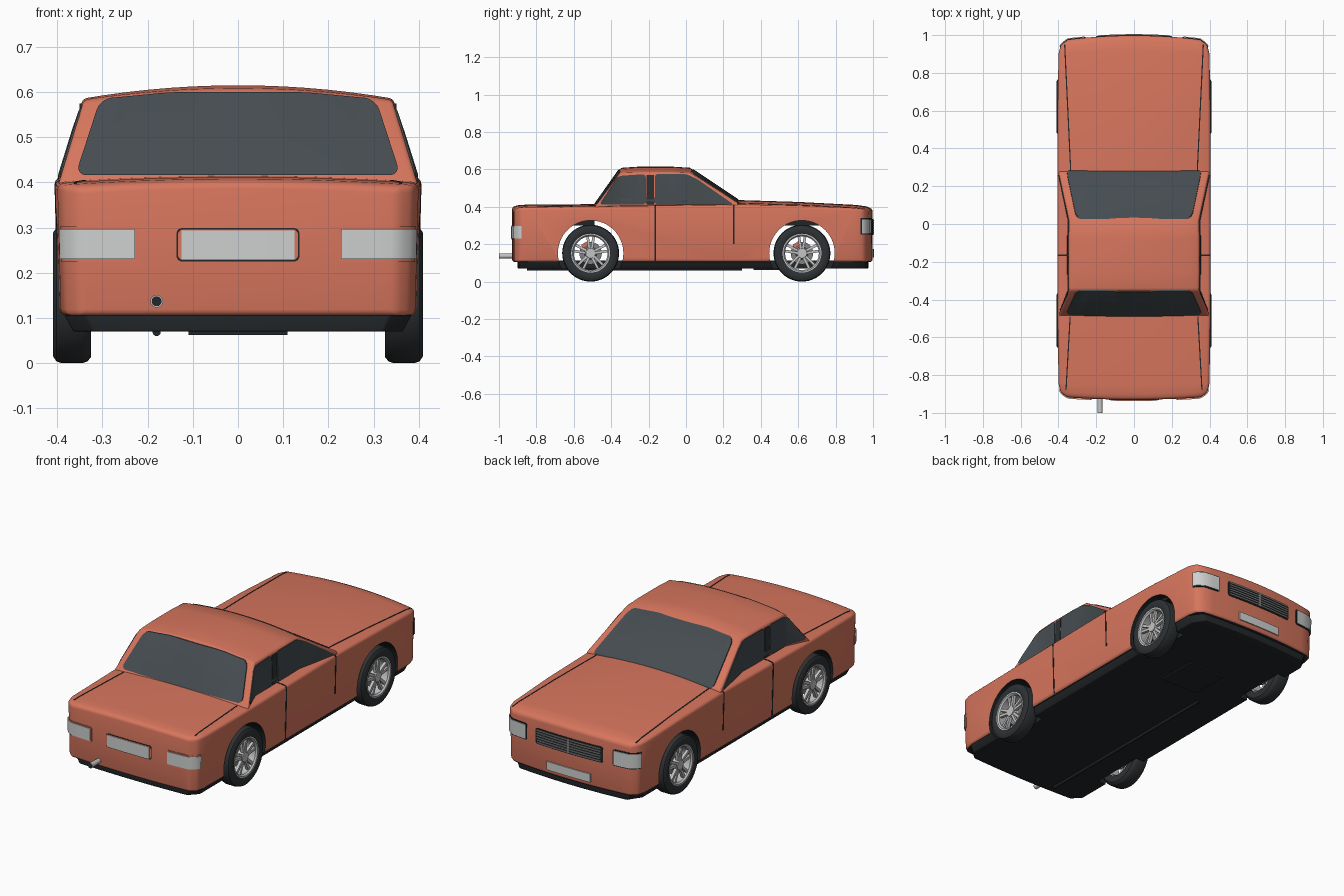
import bpy, bmesh, math
from mathutils import Matrix, Vector

old = bpy.data.objects.get("Cube")
if old:
    bpy.data.objects.remove(old, do_unlink=True)


def material(name, r, g, b, rough=0.6):
    m = bpy.data.materials.new(name)
    m.use_nodes = True
    m.diffuse_color = (r, g, b, 1)
    node = next(n for n in m.node_tree.nodes if n.type == 'BSDF_PRINCIPLED')
    node.inputs["Base Color"].default_value = (r, g, b, 1)
    node.inputs["Roughness"].default_value = rough
    return m


PAINT = material("coral paint", 0.68, 0.18, 0.11)
GLASS = material("dark glass", 0.06, 0.073, 0.08)
RUBBER = material("tyre rubber", 0.027, 0.031, 0.034)
TRIM = material("black trim", 0.016, 0.019, 0.021)
METAL = material("light metal", 0.55, 0.55, 0.55)
LENS = material("lamp lens", 0.62, 0.63, 0.63)
GREY = material("grille grey", 0.22, 0.22, 0.22)


def make(name, bm, mat, angle=35):
    bmesh.ops.recalc_face_normals(bm, faces=bm.faces[:])
    me = bpy.data.meshes.new(name)
    bm.to_mesh(me)
    bm.free()
    ob = bpy.data.objects.new(name, me)
    bpy.context.collection.objects.link(ob)
    me.materials.append(mat)
    smooth(me, angle)
    return ob


def smooth(me, angle=35):
    me.shade_smooth()
    me.set_sharp_from_angle(angle=math.radians(angle))


def bake(ob, mat):
    """Apply all modifiers and reset to a single material."""
    bpy.context.view_layer.update()
    ev = ob.evaluated_get(bpy.context.evaluated_depsgraph_get())
    me = bpy.data.meshes.new_from_object(ev)
    ob.modifiers.clear()
    ob.data = me
    me.materials.clear()
    me.materials.append(mat)
    for p in me.polygons:
        p.material_index = 0
    smooth(me)


def boolean(ob, tool, operation):
    mod = ob.modifiers.new("cut", 'BOOLEAN')
    mod.operation, mod.solver, mod.object = operation, 'EXACT', tool


def loft(name, stations, floor, low, bow, mat, bevel, columns=14):
    """Shell from (y, half width, centre height, crown) sections."""
    bm = bmesh.new()
    rows = []
    for y, w, z, crown in stations:
        top, bottom = [], []
        for i in range(columns + 1):
            t = 2 * i / columns - 1
            yy = y - math.copysign(bow * t * t * abs(y) ** 8, y)
            top.append(bm.verts.new((w * t, yy, z - crown * t * t)))
            bottom.append(bm.verts.new((w * low * t, yy, floor)))
        rows.append(top + bottom[::-1])
    n = len(rows[0])
    for a, b in zip(rows, rows[1:]):
        for i in range(n):
            j = (i + 1) % n
            bm.faces.new((a[i], a[j], b[j], b[i]))
    for r in (rows[0], rows[-1]):
        for i in range(columns):
            bm.faces.new((r[i], r[i + 1], r[n - 2 - i], r[n - 1 - i]))
    ob = make(name, bm, mat)
    mod = ob.modifiers.new("round", 'BEVEL')
    mod.width, mod.segments, mod.angle_limit = bevel, 3, math.radians(33)
    bake(ob, mat)
    return ob


def prism(points, axis, lo, hi, radius=0.0):
    """Straight-sided cutter with rounded corners along one axis."""
    bm = bmesh.new()
    k = 'XYZ'.index(axis)
    vs = []
    for p in points:
        c = list(p)
        c.insert(k, lo)
        vs.append(bm.verts.new(c))
    bm.faces.new(vs)
    if radius:
        bmesh.ops.bevel(bm, geom=bm.verts[:], offset=radius, segments=5,
                        profile=0.5, affect='VERTICES')
    ext = bmesh.ops.extrude_face_region(bm, geom=bm.faces[:])
    move = Vector((0, 0, 0))
    move[k] = hi - lo
    bmesh.ops.translate(bm, vec=move, verts=[v for v in ext["geom"] if isinstance(v, bmesh.types.BMVert)])
    return make("cutter", bm, TRIM)


def rect(x0, x1, z0, z1):
    return [(x0, z0), (x1, z0), (x1, z1), (x0, z1)]


def conform(name, source, offset, cutter, mat):
    """Thin part that follows a shell inside the cutter."""
    ob = bpy.data.objects.new(name, source.data.copy())
    bpy.context.collection.objects.link(ob)
    mod = ob.modifiers.new("grow", 'DISPLACE')
    mod.strength, mod.mid_level = offset, 0
    boolean(ob, cutter, 'INTERSECT')
    bake(ob, mat)
    bpy.data.objects.remove(cutter, do_unlink=True)
    return ob


def cylinder(name, radius, a, b, mat, radius2=None, seg=32):
    a, b = Vector(a), Vector(b)
    bm = bmesh.new()
    turn = (b - a).to_track_quat('Z', 'Y').to_matrix().to_4x4()
    bmesh.ops.create_cone(bm, cap_ends=True, segments=seg, radius1=radius, radius2=radius2 or radius,
                          depth=(b - a).length, matrix=Matrix.Translation((a + b) / 2) @ turn)
    return make(name, bm, mat)


def lathe(name, profile, s, y, z, mat):
    bm = bmesh.new()
    vs = [bm.verts.new((s * x, 0, r)) for x, r in profile]
    es = [bm.edges.new((vs[i - 1], vs[i])) for i in range(len(vs))]
    bmesh.ops.spin(bm, geom=vs + es, axis=(1, 0, 0), cent=(0, 0, 0), angle=math.tau, steps=48)
    bmesh.ops.remove_doubles(bm, verts=bm.verts[:], dist=1e-5)
    bmesh.ops.translate(bm, vec=(0, y, z), verts=bm.verts[:])
    return make(name, bm, mat)


# Main shells
body = loft("body", [(-.93, .355, .40, .012), (-.90, .39, .408, .014), (-.85, .40, .412, .014),
                     (-.49, .405, .414, .014), (.28, .405, .436, .026), (.6, .405, .426, .022),
                     (.91, .40, .41, .018), (.965, .388, .402, .016), (.998, .35, .388, .014)],
            .105, .98, .022, PAINT, .014)
cabin = loft("cabin", [(-.49, .40, .41, .015), (-.35, .345, .608, .026), (-.25, .347, .615, .03),
                       (-.08, .347, .615, .03), (.02, .345, .609, .027), (.28, .40, .436, .018)],
             .37, 1.01, 0, PAINT, .012)

# Glass
conform("screens", cabin, .004, prism([(-.36, .416), (.36, .416), (.305, .585), (.15, .6), (-.15, .6),
                                       (-.305, .585)], 'Y', -.6, .4, .025), GLASS)
conform("rear_side_windows", cabin, .004, prism([(-.465, .412), (-.215, .412), (-.215, .575), (-.36, .565)],
                                                'X', -.5, .5, .02), GLASS)
conform("front_side_windows", cabin, .004, prism([(-.165, .412), (.255, .412), (.06, .548), (.0, .575),
                                                  (-.165, .575)], 'X', -.5, .5, .014), GLASS)
conform("window_pillars", cabin, .003, prism(rect(-.21, -.17, .412, .57), 'X', -.5, .5), RUBBER)

# Panel seams
for y, z0 in ((-.165, .11), (.255, .2)):
    conform("door_seam", body, .0015, prism(rect(y - .004, y + .004, z0, .41), 'X', -.5, .5), TRIM)
for s in (-1, 1):
    for nm, x0, y0, x1, y1 in (("hood_seam", .335, .28, .367, .95), ("boot_seam", .338, -.49, .36, -.88)):
        pts = [(s * x0 - .003, y0), (s * x0 + .003, y0), (s * x1 + .003, y1), (s * x1 - .003, y1)]
        conform(nm, body, .0015, prism(pts, 'Z', .3, .5), TRIM)

# Lamps wrapping round the corners
for s in (-1, 1):
    for nm, x, y0, y1, z0, z1 in (("tail_lamp", .228, -1.1, -.88, .23, .297),
                                  ("head_lamp", .262, .94, 1.1, .257, .333)):
        g = .006
        xs = sorted((s * (x - g), s * .5))
        conform(nm + "_frame", body, .003, prism(rect(*xs, z0 - g, z1 + g), 'Y', y0 - g * (y0 > 0),
                y1 + g * (y0 < 0), .008), PAINT if y0 < 0 else TRIM)
        xs = sorted((s * x, s * .5))
        conform(nm, body, .007, prism(rect(*xs, z0, z1), 'Y', y0, y1, .005), LENS)

# Grille with bars
conform("grille", body, .003, prism(rect(-.2, .2, .25, .335), 'Y', .9, 1.1, .01), TRIM)
for i in range(6):
    z = .257 + i * .0132
    conform("grille_bar", body, .007, prism(rect(-.19, .19, z, z + .006), 'Y', .9, 1.1), GREY)
conform("grille_post", body, .008, prism(rect(-.006, .006, .253, .332), 'Y', .9, 1.1), GREY)

# Blank plates
conform("rear_plate_frame", body, .002, prism(rect(-.136, .136, .225, .299), 'Y', -1.1, -.8, .012), TRIM)
conform("rear_plate_surround", body, .004, prism(rect(-.133, .133, .228, .296), 'Y', -1.1, -.8, .012), PAINT)
conform("rear_plate", body, .007, prism(rect(-.125, .125, .23, .294), 'Y', -1.1, -.8), LENS)
conform("front_plate", body, .006, prism(rect(-.13, .13, .13, .175), 'Y', .9, 1.1), LENS)

# Floor pan, under tray and exhaust
floor = loft("floor_pan", [(-.9, .34, .114, 0), (-.85, .388, .114, 0), (.9, .388, .114, 0), (.975, .34, .114, 0)],
             .07, .94, .02, TRIM, .004)
prism(rect(-.11, .11, .36, .58), 'Z', .062, .075).name = "under_tray"
cylinder("exhaust_tip", .014, (-.18, -1, .137), (-.18, -.88, .137), METAL, .011)
cylinder("exhaust_bore", .011, (-.18, -1.0005, .137), (-.18, -.99, .137), TRIM)
cylinder("exhaust_pipe", .009, (-.18, -.85, .069), (-.18, .3, .069), TRIM)

# Wheel arches
AXLES, HUB, ARCH = (-.51, .62), .152, .175
cutters = []
for y in AXLES:
    tunnel = cylinder("cutter", ARCH, (-.6, y, HUB), (.6, y, HUB), TRIM, seg=64)
    boolean(body, tunnel, 'DIFFERENCE')
    cutters.append(tunnel)
    for s in (-1, 1):
        well = cylinder("cutter", ARCH, (s * .315, y, HUB), (s * .6, y, HUB), TRIM)
        boolean(floor, well, 'DIFFERENCE')
        cutters.append(well)
bake(body, PAINT)
bake(floor, TRIM)
for c in cutters:
    bpy.data.objects.remove(c, do_unlink=True)
body.data.materials.append(TRIM)
for p in body.data.polygons:
    inside = any(math.hypot(p.center.y - y, p.center.z - HUB) < ARCH + .001 for y in AXLES)
    if p.normal.z < -.9 or (inside and abs(p.normal.x) < .1):
        p.material_index = 1

# Wheels
TYRE = [(.325, .103), (.325, .138), (.333, .148), (.345, .152), (.39, .152), (.402, .148),
        (.41, .136), (.41, .115), (.404, .103)]
RIM = [(.335, .096), (.335, .104), (.406, .104), (.406, .097), (.398, .09), (.385, .09)]
for y in AXLES:
    for s in (-1, 1):
        lathe("tyre", TYRE, s, y, HUB, RUBBER)
        lathe("rim", RIM, s, y, HUB, METAL)
        cylinder("hub", .034, (s * .37, y, HUB), (s * .402, y, HUB), METAL, .026)
        cylinder("brake_disc", .06, (s * .345, y, HUB), (s * .352, y, HUB), GREY)
        bm = bmesh.new()
        for k in range(5):
            spin = Matrix.Translation((s * .39, y, HUB)) @ Matrix.Rotation(math.tau * k / 5, 4, 'X')
            for side in (-1, 1):
                bmesh.ops.create_cube(bm, size=1, matrix=spin @ Matrix.Translation((0, side * .012, .06))
                                      @ Matrix.Rotation(-side * .16, 4, 'X') @ Matrix.Diagonal((.016, .014, .074, 1)))
        make("spokes", bm, METAL)
        bm = bmesh.new()
        bmesh.ops.create_cube(bm, size=1, matrix=Matrix.Translation((s * .352, y - .028, HUB + .045))
                              @ Matrix.Rotation(.55, 4, 'X') @ Matrix.Diagonal((.024, .04, .022, 1)))
        make("brake_caliper", bm, PAINT)
